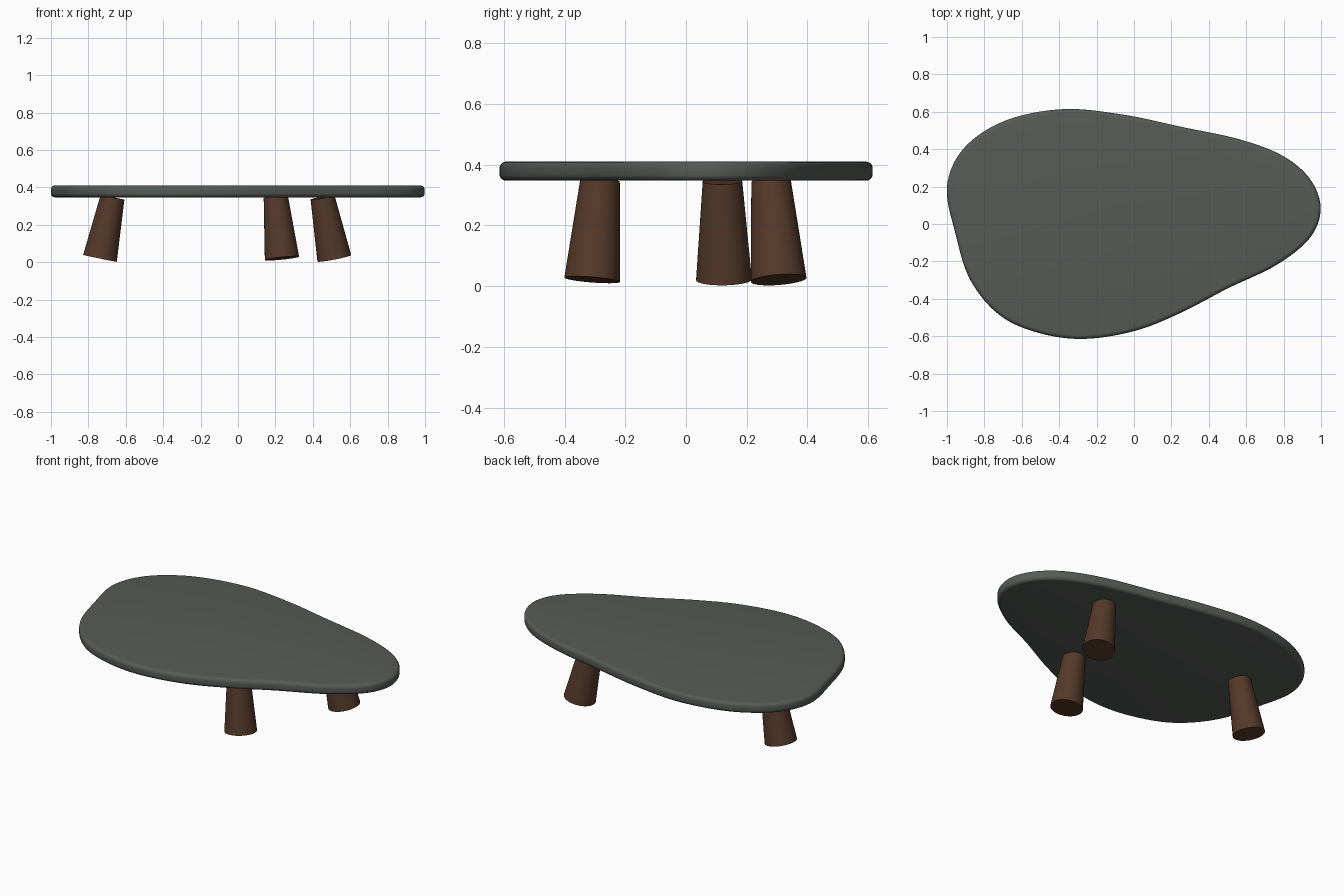
import bpy, bmesh, math
from mathutils import Vector

cube = bpy.data.objects.get("Cube")
if cube:
    bpy.data.objects.remove(cube, do_unlink=True)


def make_material(name, color):
    mat = bpy.data.materials.new(name)
    mat.use_nodes = True
    mat.diffuse_color = (*color, 1)
    mat.node_tree.nodes["Principled BSDF"].inputs["Base Color"].default_value = (*color, 1)
    return mat


def add_object(name, bm, mat, angle):
    mesh = bpy.data.meshes.new(name)
    bmesh.ops.recalc_face_normals(bm, faces=bm.faces)
    bm.to_mesh(mesh)
    bm.free()
    mesh.materials.append(mat)
    obj = bpy.data.objects.new(name, mesh)
    bpy.context.collection.objects.link(obj)
    bpy.ops.object.select_all(action='DESELECT')
    obj.select_set(True)
    bpy.context.view_layer.objects.active = obj
    bpy.ops.object.shade_smooth_by_angle(angle=math.radians(angle))
    return obj


def smooth_loop(points, steps):
    """Closed Catmull-Rom curve through the points."""
    pts = [Vector(p) for p in points]
    n = len(pts)
    out = []
    for i in range(n):
        a, b, c, d = (pts[(i + k) % n] for k in (-1, 0, 1, 2))
        for s in range(steps):
            t = s / steps
            out.append(0.5 * (2 * b + (c - a) * t + (2 * a - 5 * b + 4 * c - d) * t ** 2
                              + (3 * b - a - 3 * c + d) * t ** 3))
    return out


stone = make_material("dark grey green", (0.094, 0.105, 0.096))
wood = make_material("dark brown wood", (0.09, 0.041, 0.022))

# Pebble-shaped top: outline stacked in rings with a rounded rim
outline = [(0.998, 0.08), (0.945, 0.235), (0.80, 0.362), (0.567, 0.452), (0.26, 0.518),
           (-0.06, 0.585), (-0.38, 0.614), (-0.69, 0.552), (-0.91, 0.405), (-1.0, 0.20),
           (-0.955, -0.05), (-0.875, -0.30), (-0.715, -0.49), (-0.50, -0.585),
           (-0.26, -0.614), (0.01, -0.57), (0.25, -0.475), (0.50, -0.345), (0.76, -0.22),
           (0.94, -0.075)]
loop = smooth_loop(outline, 8)
count = len(loop)
normals = []
for i in range(count):
    tangent = (loop[(i + 1) % count] - loop[i - 1]).normalized()
    normals.append(Vector((tangent.y, -tangent.x)))

bottom, top, rim, steps = 0.347, 0.41, 0.022, 5
section = []
for k in range(steps + 1):
    a = math.pi / 2 * k / steps
    section.append((rim * (1 - math.sin(a)), bottom + rim * (1 - math.cos(a))))
section += [(inset, bottom + top - z) for inset, z in reversed(section)]

bm = bmesh.new()
rings = [[bm.verts.new((*(p - n * inset), z)) for p, n in zip(loop, normals)]
         for inset, z in section]
for low, high in zip(rings, rings[1:]):
    for i in range(count):
        j = (i + 1) % count
        bm.faces.new((low[i], low[j], high[j], high[i]))
bm.faces.new(rings[0])
bm.faces.new(rings[-1])
add_object("table_top", bm, stone, 40)

# Three splayed tapered legs: foot centre and head centre
legs = {
    "right_leg": ((-0.738, 0.125, 0.021), (-0.671, 0.12, 0.347)),
    "front_leg": ((0.235, -0.309, 0.021), (0.202, -0.283, 0.349)),
    "left_leg": ((0.515, 0.305, 0.021), (0.452, 0.28, 0.347)),
}
for name, (foot, head) in legs.items():
    foot, head = Vector(foot), Vector(head)
    axis = head - foot
    bm = bmesh.new()
    bmesh.ops.create_cone(bm, cap_ends=True, segments=48, radius1=0.092, radius2=0.065,
                          depth=axis.length)
    obj = add_object(name, bm, wood, 40)
    obj.rotation_euler = axis.to_track_quat('Z', 'Y').to_euler()
    obj.location = (foot + head) / 2
